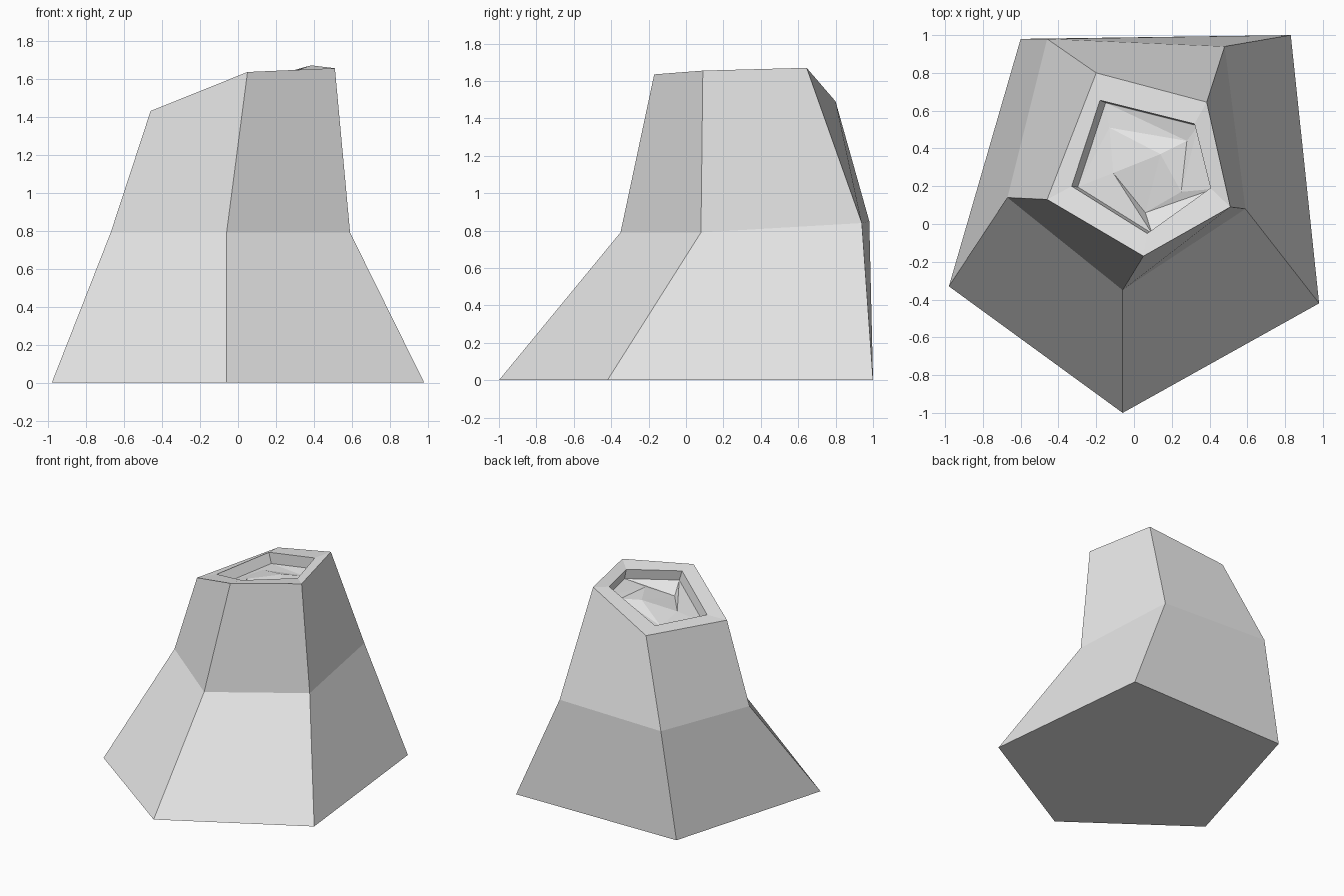
import bpy
import bmesh
from mathutils import Vector

default_cube = bpy.data.objects.get("Cube")
if default_cube:
    bpy.data.objects.remove(default_cube, do_unlink=True)

# One plain stone colour
stone = bpy.data.materials.new("light_grey_stone")
stone.use_nodes = True
stone.diffuse_color = (0.8, 0.8, 0.8, 1)
stone.node_tree.nodes["Principled BSDF"].inputs["Base Color"].default_value = (0.8, 0.8, 0.8, 1)


def finish(name, bm):
    """Turn a bmesh into a flat shaded stone object."""
    mesh = bpy.data.meshes.new(name)
    bm.to_mesh(mesh)
    bm.free()
    mesh.materials.append(stone)
    part = bpy.data.objects.new(name, mesh)
    bpy.context.collection.objects.link(part)
    return part


def add_ring(bm, points):
    return [bm.verts.new(p) for p in points]


def bridge(bm, lower, upper):
    """Join two rings with a band of faces."""
    count = len(lower)
    for i in range(count):
        j = (i + 1) % count
        bm.faces.new((lower[i], lower[j], upper[j], upper[i]))


# Five-sided cross-sections, counter-clockwise from the front corner
foot = [(-.06, -1, 0), (.98, -.42, 0), (.83, 1, 0), (-.6, .98, 0), (-.98, -.33, 0)]
waist = [(-.06, -.35, .79), (.59, .08, .79), (.48, .94, .84),
         (-.46, .98, .85), (-.67, .14, .79)]
crown = [(.05, -.17, 1.635), (.51, .09, 1.655), (.385, .645, 1.67),
         (-.2, .8, 1.49), (-.46, .13, 1.43)]
mouth_plan = [(.07, -.05), (.405, .19), (.32, .53), (-.18, .655), (-.33, .2)]

# The mouth follows the tilt of the crown; the pit sinks square to it
mean_z = sum(p[2] for p in crown) / len(crown)
mouth = [Vector((x, y, c[2] + (mean_z - c[2]) * .25))
         for (x, y), c in zip(mouth_plan, crown)]
sink = Vector((.025, -.006, -.08))
pit = [p + sink for p in mouth]
pit_centre = sum(pit, Vector()) / len(pit)
pit = [p.lerp(pit_centre, .02) for p in pit]

# Mountain body: base, flared foot, upper slopes, sloping rim and pit wall
bm = bmesh.new()
rings = [add_ring(bm, r) for r in (foot, waist, crown, mouth, pit)]
bm.faces.new(list(reversed(rings[0])))
for lower, upper in zip(rings, rings[1:]):
    bridge(bm, lower, upper)
finish("mountain_body", bm)

# Crater floor: faceted rough ground inside the pit
bm = bmesh.new()
edge = add_ring(bm, pit)
bump_plan = [(.06, .06), (.25, .17), (.28, .44), (-.13, .51), (-.11, .27)]
bump_lift = [-.03, -.01, -.015, -.01, .01]
bumps = []
for (x, y), lift in zip(bump_plan, bump_lift):
    z = pit_centre.z + .23 * (x - pit_centre.x) + lift
    bumps.append(bm.verts.new((x, y, z)))
peak = bm.verts.new((.14, .37, pit_centre.z + .03))
for i in range(len(edge)):
    j = (i + 1) % len(edge)
    bm.faces.new((edge[i], edge[j], bumps[i]))
    bm.faces.new((edge[j], bumps[j], bumps[i]))
    bm.faces.new((bumps[i], bumps[j], peak))
finish("crater_floor", bm)
